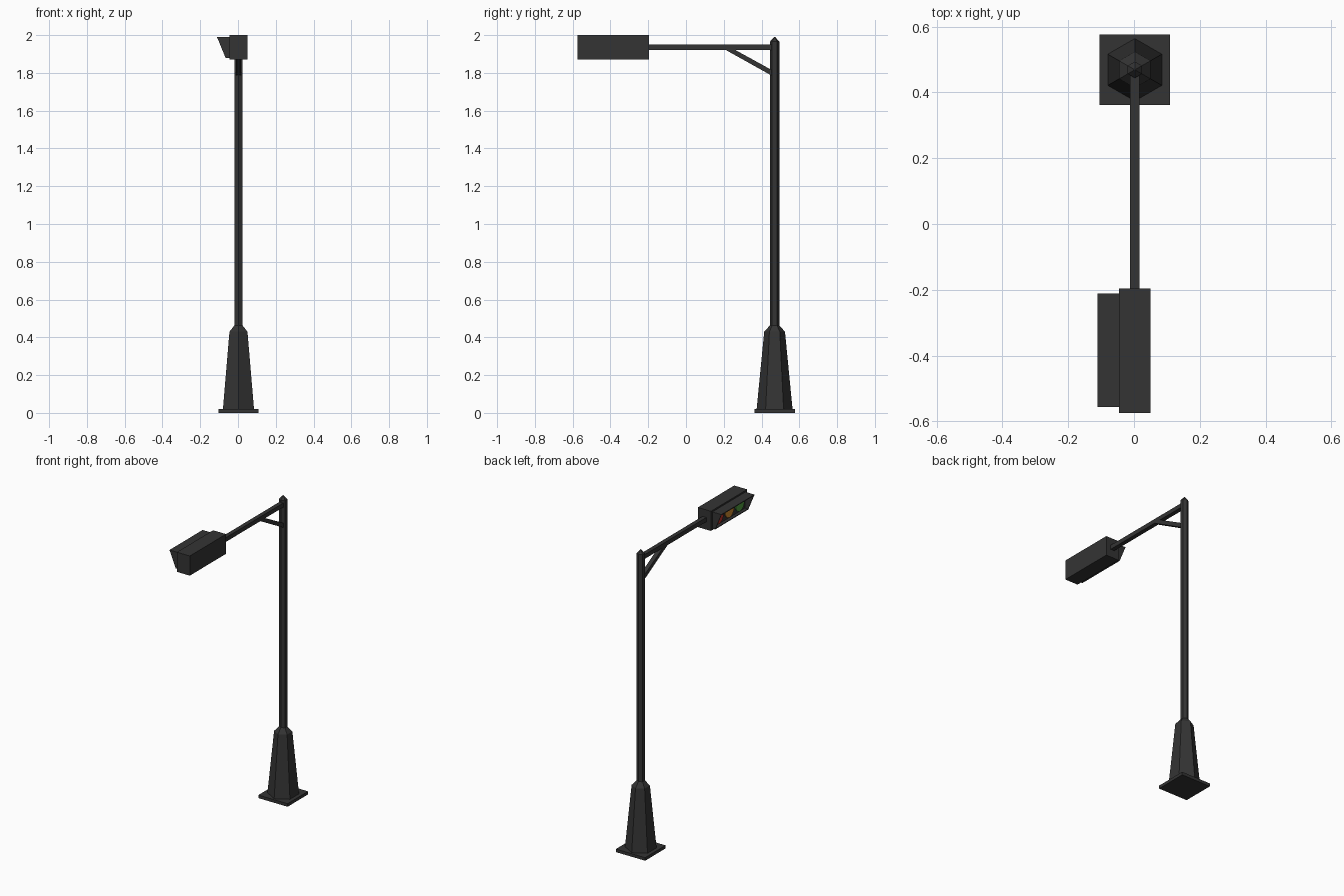
import bpy, bmesh, math
from mathutils import Vector

if "Cube" in bpy.data.objects:
    bpy.data.objects.remove(bpy.data.objects["Cube"])

CX, PY = 0.0025, 0.469   # pole axis


def material(name, rgb):
    m = bpy.data.materials.new(name)
    m.diffuse_color = (*rgb, 1)
    m.use_nodes = True
    m.node_tree.nodes["Principled BSDF"].inputs["Base Color"].default_value = m.diffuse_color
    return m


DARK = material("dark_grey_metal", (0.034, 0.034, 0.034))
RED = material("signal_red", (0.5, 0.03, 0.02))
AMBER = material("signal_amber", (0.6, 0.25, 0.03))
GREEN = material("signal_green", (0.08, 0.33, 0.05))


def finish(name, bm, mat):
    bmesh.ops.recalc_face_normals(bm, faces=bm.faces)
    me = bpy.data.meshes.new(name)
    bm.to_mesh(me)
    bm.free()
    me.materials.append(mat)
    ob = bpy.data.objects.new(name, me)
    bpy.context.collection.objects.link(ob)
    return ob


def box(name, lo, hi, mat=DARK):
    bm = bmesh.new()
    bmesh.ops.create_cube(bm, size=1)
    for v in bm.verts:
        v.co = Vector([lo[i] + (v.co[i] + 0.5) * (hi[i] - lo[i]) for i in range(3)])
    return finish(name, bm, mat)


def prism(name, pts, offset, mat=DARK):
    """Extrude a flat polygon along an offset."""
    bm = bmesh.new()
    f = bm.faces.new([bm.verts.new(p) for p in pts])
    r = bmesh.ops.extrude_face_region(bm, geom=[f])
    verts = [g for g in r["geom"] if isinstance(g, bmesh.types.BMVert)]
    bmesh.ops.translate(bm, verts=verts, vec=offset)
    return finish(name, bm, mat)


def hex_loft(name, profile):
    """Stack of hexagonal rings (radius, z), corners pointing along y."""
    bm = bmesh.new()
    rings = []
    for r, z in profile:
        rings.append([bm.verts.new((CX + r * math.sin(k * math.pi / 3),
                                    PY + r * math.cos(k * math.pi / 3), z))
                      for k in range(6)])
    for a, b in zip(rings, rings[1:]):
        for k in range(6):
            n = (k + 1) % 6
            bm.faces.new((a[k], a[n], b[n], b[k]))
    bm.faces.new(rings[0])
    bm.faces.new(rings[-1])
    return finish(name, bm, DARK)


# base plate, tapered foot and pole with pointed cap
box("base_plate", (CX - 0.107, PY - 0.107, 0), (CX + 0.107, PY + 0.107, 0.02))
hex_loft("pole_foot", [(0.095, 0.02), (0.055, 0.43), (0.025, 0.463)])
hex_loft("pole", [(0.025, 0.44), (0.025, 1.965), (0.003, 1.99)])

# horizontal arm and diagonal brace
box("arm", (CX - 0.014, -0.2, 1.922), (CX + 0.014, PY, 1.95))
prism("arm_brace", [(CX - 0.014, 0.195, 1.93), (CX - 0.014, 0.245, 1.93),
                    (CX - 0.014, 0.46, 1.812), (CX - 0.014, 0.46, 1.782)],
      (0.028, 0, 0))

# signal housing
box("signal_housing", (-0.045, -0.575, 1.87), (0.05, -0.196, 2.0))

# hollow hood, open on its slanted side
T, Y0, Y1 = 0.005, -0.557, -0.211
box("hood_top", (-0.111, Y0, 1.99 - T), (-0.045, Y1, 1.99))
box("hood_bottom", (-0.066, Y0, 1.88), (-0.045, Y1, 1.88 + T))
for name, y in (("hood_front_side", Y0), ("hood_back_side", Y1 - T)):
    prism(name, [(-0.045, y, 1.99), (-0.111, y, 1.99),
                 (-0.066, y, 1.88), (-0.045, y, 1.88)], (0, T, 0))

# three round lamps
for name, y, mat in (("red_lamp", -0.275, RED), ("amber_lamp", -0.384, AMBER),
                     ("green_lamp", -0.493, GREEN)):
    ring = [(-0.044, y + 0.045 * math.cos(k * math.pi / 8),
             1.934 + 0.045 * math.sin(k * math.pi / 8)) for k in range(16)]
    prism(name, ring, (-0.007, 0, 0), mat)
